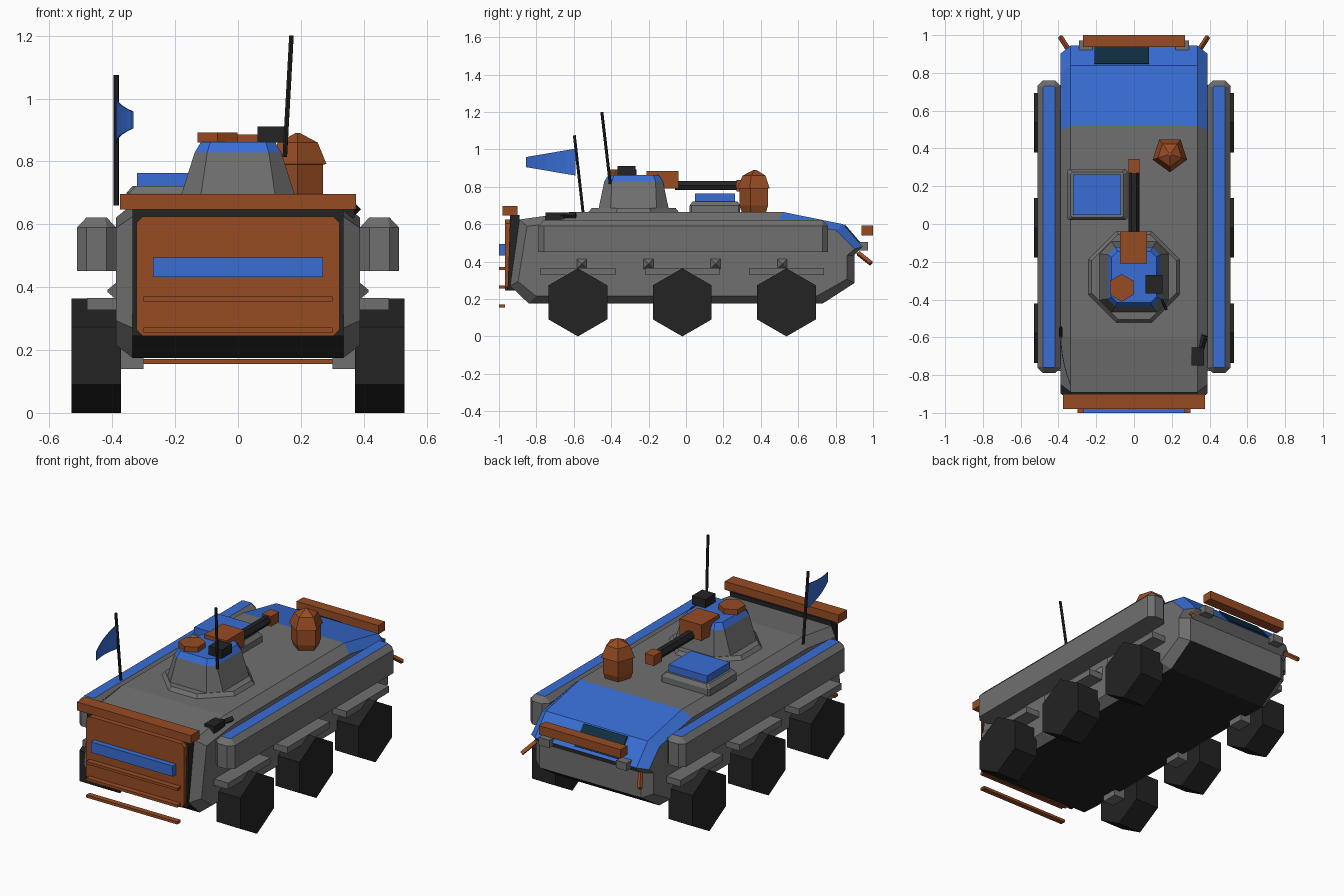
import bpy, bmesh, math
from mathutils import Vector

if "Cube" in bpy.data.objects:
    bpy.data.objects.remove(bpy.data.objects["Cube"])


def material(name, rgb):
    m = bpy.data.materials.new(name)
    m.use_nodes = True
    m.diffuse_color = (*rgb, 1)
    m.node_tree.nodes["Principled BSDF"].inputs["Base Color"].default_value = (*rgb, 1)
    return m


GREY = material("armour grey", (0.16, 0.16, 0.16))
ORANGE = material("rust orange", (0.31, 0.072, 0.017))
BLUE = material("signal blue", (0.04, 0.155, 0.66))
BLACK = material("rubber black", (0.017, 0.017, 0.017))
TEAL = material("window teal", (0.005, 0.028, 0.055))


def loft(name, rings, mats, rule=None):
    """Skin equal-length rings, cap both ends, colour faces by rule."""
    bm = bmesh.new()
    loops = [[bm.verts.new(p) for p in ring] for ring in rings]
    n = len(loops[0])
    for a, b in zip(loops, loops[1:]):
        for i in range(n):
            bm.faces.new((a[i], a[(i + 1) % n], b[(i + 1) % n], b[i]))
    bm.faces.new(loops[0])
    bm.faces.new(loops[-1])
    bmesh.ops.recalc_face_normals(bm, faces=bm.faces)
    bm.normal_update()
    if rule:
        for f in bm.faces:
            f.material_index = rule(f.calc_center_median(), f.normal)
    me = bpy.data.meshes.new(name)
    bm.to_mesh(me)
    bm.free()
    for m in mats:
        me.materials.append(m)
    ob = bpy.data.objects.new(name, me)
    bpy.context.collection.objects.link(ob)
    return ob


def octagon(cx, cy, hx, hy, c, z):
    q = [(hx, c - hy), (hx, hy - c), (hx - c, hy), (c - hx, hy),
         (-hx, hy - c), (-hx, c - hy), (c - hx, -hy), (hx - c, -hy)]
    return [(cx + x, cy + y, z) for x, y in q]


def ngon(cx, cy, r, z, n, turn=0):
    return [(cx + r * math.cos(turn + math.tau * i / n),
             cy + r * math.sin(turn + math.tau * i / n), z) for i in range(n)]


def prism(name, profile, x0, x1, mat):
    """Extrude a (y, z) profile along x."""
    return loft(name, [[(x, y, z) for y, z in profile] for x in (x0, x1)], [mat])


def box(name, x0, x1, y0, y1, z0, z1, mat):
    return prism(name, [(y0, z0), (y1, z0), (y1, z1), (y0, z1)], x0, x1, mat)


def rod(name, a, b, r, mat, n=6):
    a, b = Vector(a), Vector(b)
    d = b - a
    q = d.to_track_quat('Z', 'Y')
    return loft(name, [[p + q @ Vector(v) for v in ngon(0, 0, r, 0, n)]
                       for p in (a, b)], [mat])


# Hull: chamfered side profile with blue rear deck and black belly
side = [(-0.84, 0.175), (-0.94, 0.27), (-0.89, 0.625), (-0.61, 0.665),
        (0.52, 0.665), (0.84, 0.6), (0.945, 0.48), (0.9, 0.435),
        (0.9, 0.285), (0.73, 0.175)]


def hull_ring(x, inset):
    ky, kz = (0.955, 0.83) if inset else (1, 1)
    return [(x, y * ky, 0.41 + (z - 0.41) * kz) for y, z in side]


def hull_colour(c, n):
    if c.y > 0.5 and c.z > 0.45 and n.z > 0.15 and abs(n.x) < 0.95:
        return 1
    return 2 if n.z < -0.3 and abs(n.x) < 0.1 and c.z < 0.35 else 0


loft("hull", [hull_ring(-0.388, True), hull_ring(-0.335, False),
              hull_ring(0.335, False), hull_ring(0.388, True)],
     [GREY, BLUE, BLACK], hull_colour)
prism("rear_window", [(0.845, 0.592), (0.932, 0.493), (0.937, 0.497), (0.85, 0.599)],
      -0.21, 0.08, TEAL)

# Front ramp, its frame, plate, steps and beam
prism("ramp_frame", [(-0.954, 0.245), (-0.9, 0.245), (-0.89, 0.65), (-0.94, 0.65)],
      -0.335, 0.335, BLACK)
loft("ramp", [[(x, y, z) for x, z, _ in octagon(0, 0.435, 0.323, 0.19, 0.02, 0)]
              for y in (-0.968, -0.94)], [ORANGE])
box("ramp_plate", -0.27, 0.27, -1.0, -0.965, 0.432, 0.495, BLUE)
for i, z in enumerate((0.155, 0.255, 0.355)):
    box(f"ramp_step_{i + 1}", -0.3, 0.3, -1.0, -0.968, z, z + 0.016, ORANGE)
box("front_beam", -0.375, 0.375, -0.98, -0.9, 0.647, 0.697, ORANGE)

# Rear beam
box("rear_beam", -0.27, 0.27, 0.937, 1.0, 0.54, 0.592, ORANGE)

for s, tag in ((1, "left"), (-1, "right")):
    # Side storage with blue lid
    loft(f"{tag}_side_box",
         [octagon(s * 0.45, -0.015, 0.062, 0.775, 0.03, 0.452),
          octagon(s * 0.45, -0.015, 0.062, 0.775, 0.03, 0.59),
          octagon(s * 0.45, -0.015, 0.032, 0.745, 0.005, 0.622)],
         [GREY, BLUE], lambda c, n: int(n.z > 0.95))
    # Wheels, axles and fender boards
    for i, y in enumerate((-0.578, -0.02, 0.537)):
        wheel = [(y + 0.182 * math.sin(math.pi * k / 3),
                  0.182 + 0.182 * math.cos(math.pi * k / 3)) for k in range(6)]
        prism(f"{tag}_wheel_{i + 1}", wheel, s * 0.372, s * 0.53, BLACK)
        box(f"{tag}_fender_{i + 1}", s * 0.37, s * 0.48, y - 0.2, y + 0.2,
            0.327, 0.365, GREY)
        box(f"{tag}_axle_{i + 1}", s * 0.3, s * 0.4, y - 0.05, y + 0.05,
            0.14, 0.23, GREY)
    # Pyramid studs along the side
    for i, y in enumerate((-0.557, -0.2, 0.157, 0.515)):
        loft(f"{tag}_stud_{i + 1}",
             [[(x, y + a * h, 0.388 + b * h) for a, b in
               ((-1, -1), (1, -1), (1, 1), (-1, 1))]
              for x, h in ((s * 0.38, 0.033), (s * 0.416, 0.003))], [GREY])
    # Rear lamps and tow hooks
    box(f"{tag}_rear_lamp", s * 0.22, s * 0.29, 0.92, 0.972, 0.46, 0.506, GREY)
    rod(f"{tag}_tow_hook", (s * 0.345, 0.92, 0.445), (s * 0.39, 0.99, 0.39),
        0.014, ORANGE, 4)

# Turret
loft("turret_ring", [octagon(0, -0.28, 0.245, 0.245, 0.15, 0.66),
                     octagon(0, -0.28, 0.225, 0.225, 0.14, 0.686)], [GREY])
loft("turret", [octagon(0, -0.28, 0.185, 0.188, 0.065, 0.68),
                octagon(0, -0.28, 0.138, 0.157, 0.04, 0.828),
                octagon(0, -0.28, 0.118, 0.135, 0.03, 0.862)],
     [GREY, BLUE], lambda c, n: int(c.z > 0.83))
box("gun_mantlet", -0.075, 0.07, -0.21, -0.04, 0.79, 0.885, ORANGE)
rod("gun_barrel", (0, -0.06, 0.806), (0, 0.28, 0.806), 0.028, BLACK)
box("gun_muzzle", -0.03, 0.03, 0.27, 0.345, 0.776, 0.836, ORANGE)
loft("turret_hatch", [ngon(-0.065, -0.338, 0.073, z, 6, math.pi / 6)
                      for z in (0.86, 0.892)], [ORANGE])
box("turret_sight", 0.062, 0.15, -0.367, -0.27, 0.86, 0.912, BLACK)
rod("antenna", (0.149, -0.405, 0.815), (0.17, -0.45, 1.2), 0.008, BLACK)

# Deck hatch
loft("hatch_base", [octagon(-0.195, 0.155, 0.16, 0.135, 0.01, 0.66),
                    octagon(-0.195, 0.155, 0.16, 0.135, 0.01, 0.7),
                    octagon(-0.195, 0.155, 0.14, 0.12, 0.01, 0.722)], [GREY])
box("hatch_lid", -0.322, -0.068, 0.048, 0.262, 0.72, 0.764, BLUE)

# Five-sided lookout
loft("lookout", [ngon(0.19, 0.37, r, z, 5, -math.pi / 2) for r, z in
                 ((0.07, 0.66), (0.085, 0.7), (0.085, 0.79), (0.096, 0.792),
                  (0.067, 0.86), (0.008, 0.89))], [ORANGE])

# Driver's periscope
box("periscope", 0.305, 0.37, -0.75, -0.65, 0.62, 0.662, BLACK)
rod("periscope_arm", (0.35, -0.68, 0.645), (0.375, -0.59, 0.648), 0.017, BLACK, 4)

# Flag on its pole
rod("flag_pole", (-0.387, -0.55, 0.66), (-0.387, -0.597, 1.075), 0.009, BLACK)
columns = []
for k in range(6):
    t = k / 5
    x, y, h = -0.387 + 0.052 * t * t, -0.59 - 0.265 * t, 0.072 - 0.045 * t
    columns.append([(x + dx, y, 0.932 + dz) for dx, dz in
                    ((-0.002, -h), (0.002, -h), (0.002, h), (-0.002, h))])
loft("flag", columns, [BLUE])
